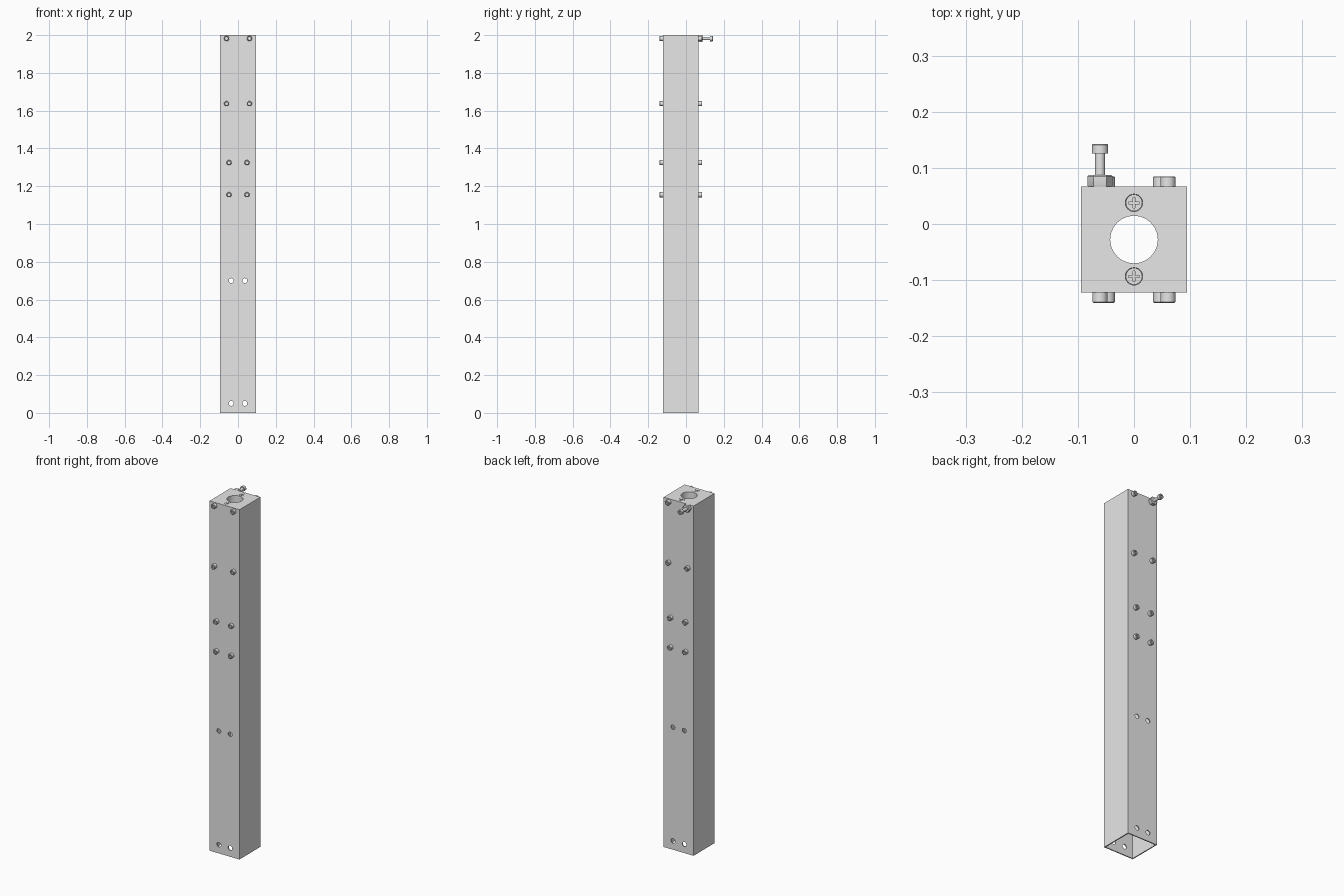
import bpy, bmesh
from math import pi, cos, sin, radians
from mathutils import Vector, Matrix

old = bpy.data.objects.get("Cube")
if old:
    bpy.data.objects.remove(old, do_unlink=True)

grey = bpy.data.materials.new("light_grey_metal")
grey.use_nodes = True
grey.diffuse_color = (0.8, 0.8, 0.8, 1)
grey.node_tree.nodes["Principled BSDF"].inputs["Base Color"].default_value = (0.8, 0.8, 0.8, 1)

HALF = 0.0947          # half width of the square tube
CY = -0.0277           # tube axis in y
WALL = 0.006
FRONT, BACK = CY - HALF, CY + HALF
SEG = 24


def finish(name, bm):
    bmesh.ops.recalc_face_normals(bm, faces=bm.faces)
    me = bpy.data.meshes.new(name)
    bm.to_mesh(me)
    bm.free()
    me.materials.append(grey)
    ob = bpy.data.objects.new(name, me)
    bpy.context.collection.objects.link(ob)
    smooth(me)
    return ob


def smooth(me):
    for p in me.polygons:
        p.use_smooth = True
    me.set_sharp_from_angle(angle=radians(30))


def box(name, half_x, half_y, z0, z1, centre=(0, CY)):
    bm = bmesh.new()
    m = (Matrix.Translation((*centre, (z0 + z1) / 2))
         @ Matrix.Diagonal((2 * half_x, 2 * half_y, z1 - z0, 1)))
    bmesh.ops.create_cube(bm, size=1, matrix=m)
    return finish(name, bm)


def lathe(name, profile, loc, axis=(0, 0, 1)):
    """Closed solid from rings of (height, radius, is_hexagonal) along an axis."""
    bm = bmesh.new()
    rings = []
    for h, r, hexed in profile:
        ring = []
        for i in range(SEG):
            a = 2 * pi * i / SEG
            k = cos(pi / 6) / cos(a % (pi / 3) - pi / 6) if hexed else 1
            ring.append(bm.verts.new((r * k * cos(a), r * k * sin(a), h)))
        rings.append(ring)
    for lo, hi in zip(rings, rings[1:]):
        for i in range(SEG):
            j = (i + 1) % SEG
            bm.faces.new((lo[i], lo[j], hi[j], hi[i]))
    bm.faces.new(rings[0])
    bm.faces.new(rings[-1])
    rot = Vector(axis).to_track_quat('Z', 'Y').to_matrix().to_4x4()
    bm.transform(Matrix.Translation(loc) @ rot)
    return finish(name, bm)


def cut(ob, cutters):
    """Subtract the cutters, bake the result and delete the cutters."""
    for c in cutters:
        c.hide_render = True
        mod = ob.modifiers.new("cut", 'BOOLEAN')
        mod.operation, mod.solver, mod.object = 'DIFFERENCE', 'EXACT', c
    dg = bpy.context.evaluated_depsgraph_get()
    me = bpy.data.meshes.new_from_object(ob.evaluated_get(dg))
    ob.modifiers.clear()
    ob.data = me
    smooth(me)
    for c in cutters:
        bpy.data.objects.remove(c, do_unlink=True)


# Hollow square tube with a closed, bored top and an open bottom
tube = box("square_tube", HALF, HALF, 0, 2)
cutters = [box("hollow", HALF - WALL, HALF - WALL, -0.1, 1.96),
           lathe("bore", [(1.9, 0.0425, False), (2.1, 0.0425, False)], (0, CY, 0))]
for z in (0.05, 0.70):
    for x in (-0.036, 0.036):
        cutters.append(lathe("mounting_hole", [(-0.3, 0.013, False), (0.3, 0.013, False)],
                             (x, 0, z), (0, 1, 0)))
SCREW_Y = (CY - 0.0655, CY + 0.0655)
for y in SCREW_Y:
    cutters.append(lathe("countersink", [(-0.012, 0.006, False), (-0.003, 0.0155, False),
                                         (0.01, 0.0155, False)], (0, y, 2)))
cut(tube, cutters)

# Countersunk screws with cross recesses in the top
for name, y in zip(("front_top_screw", "back_top_screw"), SCREW_Y):
    screw = lathe(name, [(-0.012, 0.006, False), (-0.003, 0.0148, False),
                         (0, 0.0148, False)], (0, y, 2))
    cut(screw, [box("slot_x", 0.0095, 0.0018, 1.995, 2.01, (0, y)),
                box("slot_y", 0.0018, 0.0095, 1.995, 2.01, (0, y))])

# Socket-head bolts on the front and back walls
R = 0.0135
BOLT = [(-0.03, 0.007, False), (0, 0.007, False), (0, R, False), (0.0165, R, False),
        (0.018, R - 0.0015, False), (0.018, 0.008, True), (0.009, 0.008, True)]
for side, y, d in (("front", FRONT, -1), ("back", BACK, 1)):
    for z, x in ((1.982, 0.0605), (1.637, 0.0605), (1.325, 0.0475), (1.155, 0.0475)):
        for s in (-1, 1):
            if side == "back" and z > 1.9 and s < 0:
                continue            # the long clamp screw sits here
            lathe(side + "_bolt", BOLT, (s * x, y, z), (0, d, 0))

# Long clamp screw with its hexagonal lock nut
place = (-0.0605, BACK, 1.982)
lathe("lock_nut", [(0, 0.0215, True), (0.002, 0.0225, True), (0.018, 0.0225, True),
                   (0.020, 0.0205, True)], place, (0, 1, 0))
lathe("clamp_screw", [(-0.03, 0.009, False), (0.059, 0.009, False), (0.059, 0.0145, False),
                      (0.074, 0.0145, False), (0.0755, 0.013, False),
                      (0.0755, 0.008, True), (0.067, 0.008, True)], place, (0, 1, 0))
